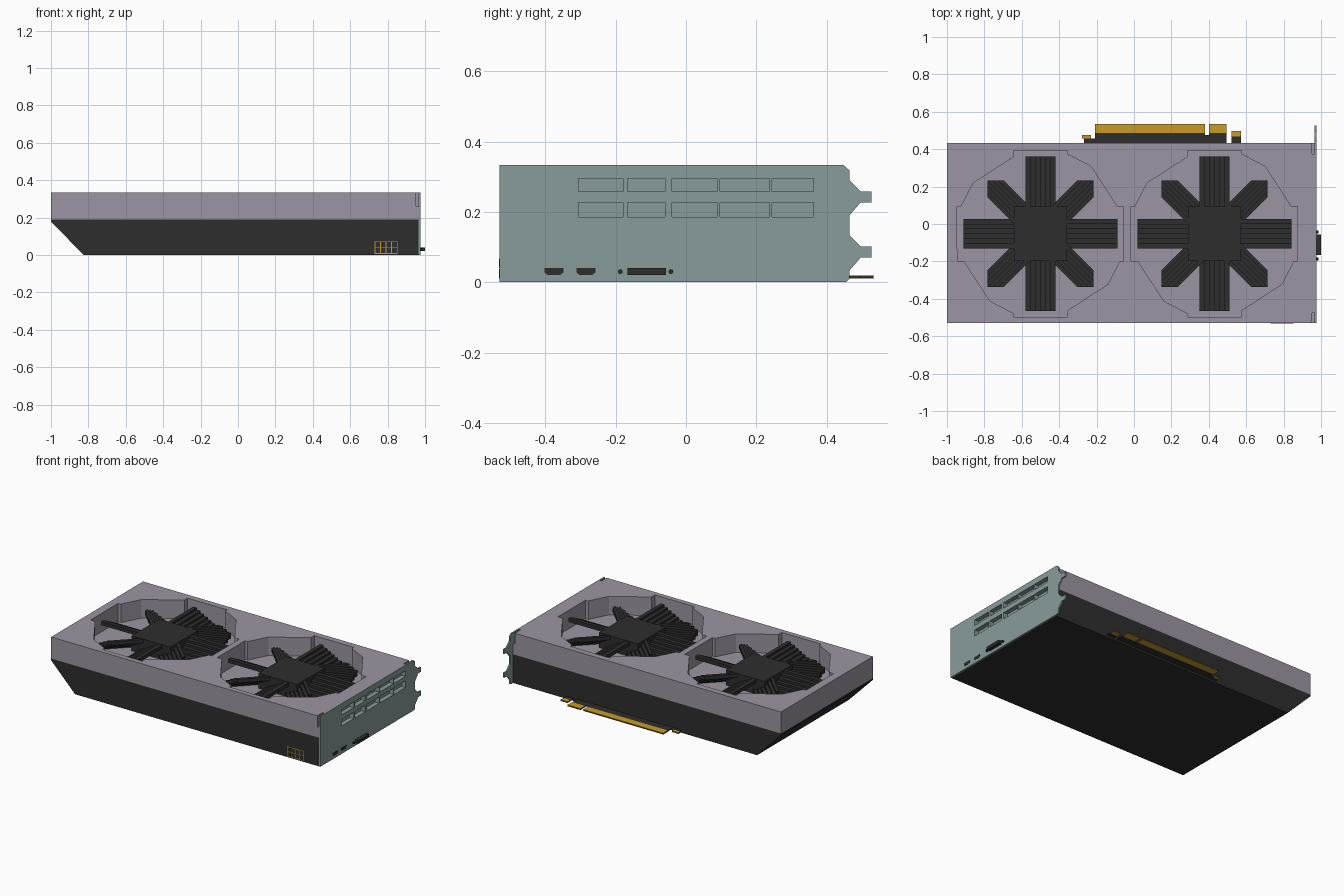
import bpy, bmesh, math
from mathutils import Matrix, Vector

cube = bpy.data.objects.get("Cube")
if cube:
    bpy.data.objects.remove(cube, do_unlink=True)


def material(name, rgb):
    m = bpy.data.materials.new(name)
    m.use_nodes = True
    m.diffuse_color = (*rgb, 1)
    m.node_tree.nodes["Principled BSDF"].inputs["Base Color"].default_value = (*rgb, 1)
    return m


MAUVE = material("mauve_plastic", (0.33, 0.30, 0.36))
DARK = material("dark_plastic", (0.027, 0.027, 0.027))
STEEL = material("grey_green_steel", (0.25, 0.33, 0.33))
GOLD = material("gold_contacts", (0.58, 0.33, 0.02))


def add_prism(bm, pts, lo, hi, axis="z"):
    """Extrude a 2D outline between lo and hi along an axis."""
    place = {"x": lambda a, b, h: (h, a, b),
             "y": lambda a, b, h: (a, h, b),
             "z": lambda a, b, h: (a, b, h)}[axis]
    low = [bm.verts.new(place(a, b, lo)) for a, b in pts]
    high = [bm.verts.new(place(a, b, hi)) for a, b in pts]
    bm.faces.new(low)
    bm.faces.new(high)
    n = len(pts)
    for i in range(n):
        j = (i + 1) % n
        bm.faces.new((low[i], low[j], high[j], high[i]))
    return low + high


def add_box(bm, x, y, z):
    rect = [(x[0], y[0]), (x[1], y[0]), (x[1], y[1]), (x[0], y[1])]
    return add_prism(bm, rect, z[0], z[1])


def finish(bm, name, mat):
    bmesh.ops.recalc_face_normals(bm, faces=bm.faces)
    me = bpy.data.meshes.new(name)
    bm.to_mesh(me)
    bm.free()
    me.materials.append(mat)
    ob = bpy.data.objects.new(name, me)
    bpy.context.scene.collection.objects.link(ob)
    return ob


def prism(name, mat, pts, lo, hi, axis="z"):
    bm = bmesh.new()
    add_prism(bm, pts, lo, hi, axis)
    return finish(bm, name, mat)


def boxes(name, mat, spans):
    bm = bmesh.new()
    for x, y, z in spans:
        add_box(bm, x, y, z)
    return finish(bm, name, mat)


def cut(target, cutter):
    mod = target.modifiers.new("cut", "BOOLEAN")
    mod.operation = "DIFFERENCE"
    mod.solver = "EXACT"
    mod.material_mode = "TRANSFER"
    mod.object = cutter
    bpy.context.view_layer.objects.active = target
    bpy.ops.object.modifier_apply(modifier=mod.name)


FRONT, BACK, END, SPLIT, TOP = -0.53, 0.433, 0.965, 0.19, 0.333
FAN_Y = -0.052
FANS = {"left": 0.43, "right": -0.5}

# Lower body with its slanted end, and the shroud above it
base = prism("lower_body", DARK,
             [(-0.825, 0), (END, 0), (END, SPLIT), (-1, SPLIT), (-1, 0.178)],
             FRONT, BACK, "y")
shroud = boxes("shroud", MAUVE, [((-1, END), (FRONT, BACK), (SPLIT, TOP))])

# Fan wells: one quarter outline, turned four times
quarter = [(0.445, -0.145), (0.445, 0.145), (0.41, 0.145), (0.27, 0.36), (0.145, 0.425)]
well = []
for i in range(4):
    turn = Matrix.Rotation(i * math.pi / 2, 2)
    well += [turn @ Vector(p) for p in quarter]
    # notch edge is repeated on the following side
    well.append(turn @ Vector((0.145, 0.425)) + turn @ Vector((0, 0.02)))
outline = []
for p in well:
    if not any((p - q).length < 0.021 and abs(p.length - q.length) < 1e-4 for q in outline):
        outline.append(p)
cutters = []
for side, cx in FANS.items():
    c = prism("well_cutter", MAUVE, [(cx + p.x, FAN_Y + p.y) for p in outline], 0.21, 0.4)
    cut(shroud, c)
    cutters.append(c)

# Small corner notches beside the bracket
c = boxes("notch_cutter", MAUVE, [((0.953, 1), (FRONT - 0.1, FRONT + 0.055), (0.26, 0.4)),
                                  ((0.953, 1), (BACK - 0.06, BACK + 0.1), (0.26, 0.4))])
cut(shroud, c)
cutters.append(c)

# Mounting bracket with tabs
tab = [(0.465, 0.29), (0.497, 0.258), (0.527, 0.258), (0.527, 0.227),
       (0.497, 0.227), (0.465, 0.19)]
profile = [(FRONT, 0), (FRONT, TOP), (0.448, TOP), (0.465, 0.318)]
profile += tab + [(y, z - 0.157) for y, z in tab] + [(0.465, 0.01), (0.455, 0)]
bracket = prism("bracket", STEEL, profile, END, 0.975, "x")

# Vent slots cut through the bracket into the body
columns = [(-0.306, -0.179), (-0.167, -0.06), (-0.04, 0.088), (0.096, 0.238), (0.244, 0.363)]
rows = [(0.258, 0.295), (0.185, 0.227)]
c = boxes("slot_cutter", STEEL, [((0.945, 1), y, z) for y in columns for z in rows])
for ob in (bracket, shroud, base):
    cut(ob, c)
cutters.append(c)
for c in cutters:
    bpy.data.objects.remove(c, do_unlink=True)

# Fans: square hub and eight pitched blades made of stepped strips
STRIPS = 6
for side, cx in FANS.items():
    bm = bmesh.new()
    add_box(bm, (-0.142, 0.142), (-0.145, 0.145), (0.205, 0.31))
    for b in range(8):
        diagonal = b % 2
        half = 0.062 if diagonal else 0.08
        for k in range(STRIPS):
            t0, t1 = (half * (2 * (k + s) / STRIPS - 1) for s in (0, 1))
            tips = [0.402 - abs(t) if diagonal else 0.412 for t in (t0, t1)]
            strip = [(0.1, t0), (tips[0], t0), (tips[1], t1), (0.1, t1)]
            z = 0.213 + 0.014 * k
            verts = add_prism(bm, strip, z, z + 0.024)
            bmesh.ops.rotate(bm, verts=verts, cent=(0, 0, 0),
                             matrix=Matrix.Rotation(b * math.pi / 4, 3, "Z"))
    fan = finish(bm, side + "_fan", DARK)
    fan.location = (cx, FAN_Y, 0)

# Ports on the bracket
for name, y in (("video_port_a", -0.376), ("video_port_b", -0.285)):
    shape = [(-0.018, 0.02), (0.018, 0.02), (0.027, 0.028), (0.027, 0.04),
             (-0.027, 0.04), (-0.027, 0.028)]
    prism(name, DARK, [(y + a, z) for a, z in shape], 0.972, 0.977, "x")
boxes("wide_port", DARK, [((0.97, 1.0), (-0.167, -0.057), (0.02, 0.04))])
for name, y in (("port_screw_a", -0.187), ("port_screw_b", -0.043)):
    ring = [(y + 0.007 * math.cos(a * math.pi / 4), 0.03 + 0.007 * math.sin(a * math.pi / 4))
            for a in range(8)]
    prism(name, DARK, ring, 0.97, 0.987, "x")

# Edge connector: dark board fingers with gold plates above and below
boxes("edge_board", DARK, [((-0.208, 0.38), (0.42, 0.534), (0.012, 0.018)),
                           ((0.38, 0.4), (0.42, 0.475), (0.012, 0.018)),
                           ((0.4, 0.495), (0.42, 0.534), (0.012, 0.018)),
                           ((0.52, 0.572), (0.42, 0.497), (0.012, 0.018)),
                           ((-0.268, -0.208), (0.42, 0.458), (0.012, 0.018)),
                           ((-0.278, -0.23), (0.456, 0.475), (0.012, 0.018))])
pads = [((-0.208, 0.38), (0.487, 0.535)), ((0.4, 0.495), (0.487, 0.535)),
        ((0.52, 0.572), (0.467, 0.498)), ((-0.278, -0.23), (0.457, 0.476))]
boxes("edge_contacts", GOLD, [(x, y, z) for x, y in pads
                              for z in ((0.0105, 0.0125), (0.0175, 0.0195))])

# Power socket: gold plate showing between dark cells
boxes("power_socket", GOLD, [((0.73, 0.853), (FRONT - 0.001, FRONT + 0.004), (0.006, 0.072))])
cells = []
for i in range(4):
    for j in range(2):
        x, z = 0.734 + i * 0.0298, 0.01 + j * 0.031
        cells.append(((x, x + 0.0255), (FRONT - 0.002, FRONT), (z, z + 0.027)))
boxes("power_socket_cells", DARK, cells)
